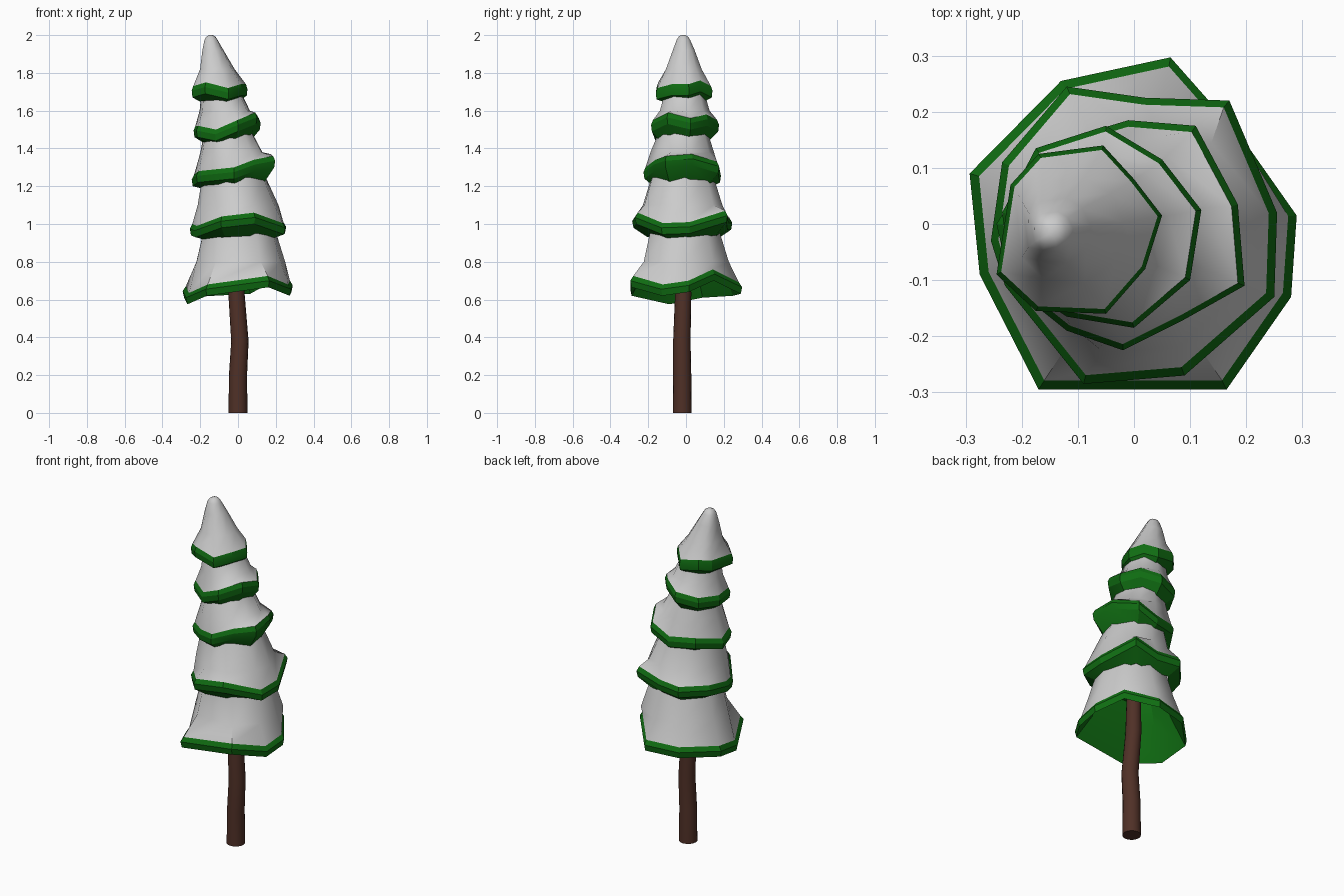
import bpy, math

if "Cube" in bpy.data.objects:
    bpy.data.objects.remove(bpy.data.objects["Cube"])

def material(name, color):
    m = bpy.data.materials.new(name)
    m.diffuse_color = color
    m.use_nodes = True
    m.node_tree.nodes["Principled BSDF"].inputs["Base Color"].default_value = m.diffuse_color
    return m

GREEN = material("green", (0.005, 0.15, 0.006, 1))
BROWN = material("brown", (0.08, 0.03, 0.02, 1))

def loft(name, rings, mat=None, cap_start=False, cap_end=True, angle=50):
    """Skin a stack of equal-length rings."""
    n = len(rings[0])
    verts = [p for r in rings for p in r]
    faces = [(k * n + i, k * n + (i + 1) % n, (k + 1) * n + (i + 1) % n, (k + 1) * n + i)
             for k in range(len(rings) - 1) for i in range(n)]
    if cap_end:
        faces.append(tuple(range((len(rings) - 1) * n, len(rings) * n)))
    if cap_start:
        faces.append(tuple(reversed(range(n))))
    mesh = bpy.data.meshes.new(name)
    mesh.from_pydata(verts, [], faces)
    ob = bpy.data.objects.new(name, mesh)
    bpy.context.collection.objects.link(ob)
    if mat:
        mesh.materials.append(mat)
    bpy.ops.object.select_all(action='DESELECT')
    ob.select_set(True)
    bpy.context.view_layer.objects.active = ob
    bpy.ops.object.shade_smooth_by_angle(angle=math.radians(angle))
    return ob

def circle(c, r, angles):
    return [(c[0] + r * math.cos(a), c[1] + r * math.sin(a), c[2]) for a in angles]

def tier(name, rim, levels, hollow=False):
    """Snow cone with a ragged green lip and a green underside."""
    n = len(rim)
    cx, cy = sum(p[0] for p in rim) / n, sum(p[1] for p in rim) / n
    low = min(p[2] for p in rim)
    angles = [math.atan2(p[1] - cy, p[0] - cx) for p in rim]

    def offset(s, dz):
        return [(cx + (x - cx) * s, cy + (y - cy) * s, z + dz) for x, y, z in rim]

    edge = offset(0.945, 0.06)
    upper = [circle((x, y, z), r, angles) for x, y, z, r in levels]
    if hollow:
        inner = [circle((x, y, z - 0.02), r * 0.94, angles) for x, y, z, r in levels[:2]]
    else:  # underside slopes in and down to meet the tier below
        inner = [[(x, y, 0.3 * z + 0.7 * (low - 0.02)) for x, y, z in offset(0.72, 0)]]
    loft("snow_" + name, [edge] + upper)
    loft("branches_" + name, [edge, offset(1, 0.035), offset(0.975, 0)] + inner,
         GREEN, cap_end=hollow, angle=25)

# Five tiers: ragged rim points, then (x, y, z, radius) levels above
tier("bottom",
     [(.29, .015, .64), (.195, .15, .70), (.065, .297, .63), (-.13, .255, .62),
      (-.293, .09, .61), (-.275, -.09, .575), (-.17, -.295, .62), (.165, -.295, .665),
      (.28, -.13, .62)],
     [(.01, -.01, .8, .24), (.005, -.015, .95, .198), (0, -.02, 1.04, .17)], hollow=True)
tier("lower",
     [(.255, .02, .95), (.17, .22, 1.01), (.02, .225, .97), (-.12, .245, .97), (-.235, .11, .96),
      (-.255, -.03, .94), (-.23, -.11, .93), (-.09, -.285, .98), (.09, -.27, 1.0),
      (.25, -.13, .945)],
     [(0, -.02, 1.1, .215), (-.022, -.02, 1.25, .168), (-.04, -.02, 1.34, .135)])
tier("middle",
     [(.185, .035, 1.31), (.11, .175, 1.27), (-.01, .185, 1.22), (-.16, .14, 1.23),
      (-.245, .0, 1.2), (-.22, -.11, 1.22), (-.12, -.19, 1.23), (-.02, -.225, 1.24),
      (.09, -.17, 1.28), (.197, -.11, 1.3)],
     [(-.032, -.02, 1.38, .168), (-.05, -.015, 1.48, .132), (-.07, -.015, 1.56, .1)])
tier("upper",
     [(.12, .025, 1.5), (.05, .115, 1.52), (-.05, .175, 1.49), (-.175, .135, 1.47),
      (-.235, .02, 1.46), (-.22, -.1, 1.46), (-.12, -.165, 1.44), (0, -.185, 1.49),
      (.1, -.1, 1.53)],
     [(-.07, -.01, 1.6, .135), (-.085, -.01, 1.68, .112), (-.1, -.01, 1.75, .085)])
tier("top",
     [(.05, .015, 1.68), (.0, .08, 1.7), (-.055, .14, 1.67), (-.17, .125, 1.69),
      (-.22, .07, 1.68), (-.245, -.09, 1.67), (-.175, -.155, 1.69), (-.05, -.16, 1.66),
      (.02, -.08, 1.68)],
     [(-.115, -.012, 1.82, .098), (-.136, -.012, 1.92, .06), (-.145, -.014, 1.975, .037),
      (-.145, -.014, 1.993, .025), (-.145, -.014, 2.0, .01)])

# Bent trunk running up inside the bottom tier
ring = [math.tau * i / 16 for i in range(16)]
path = [(0, -.02, 0, .05), (0, -.02, .2, .048), (.01, -.022, .38, .046),
        (-.008, -.015, .63, .043), (-.012, -.015, .9, .038)]
loft("trunk", [circle(p[:3], p[3], ring) for p in path], BROWN, cap_start=True)
